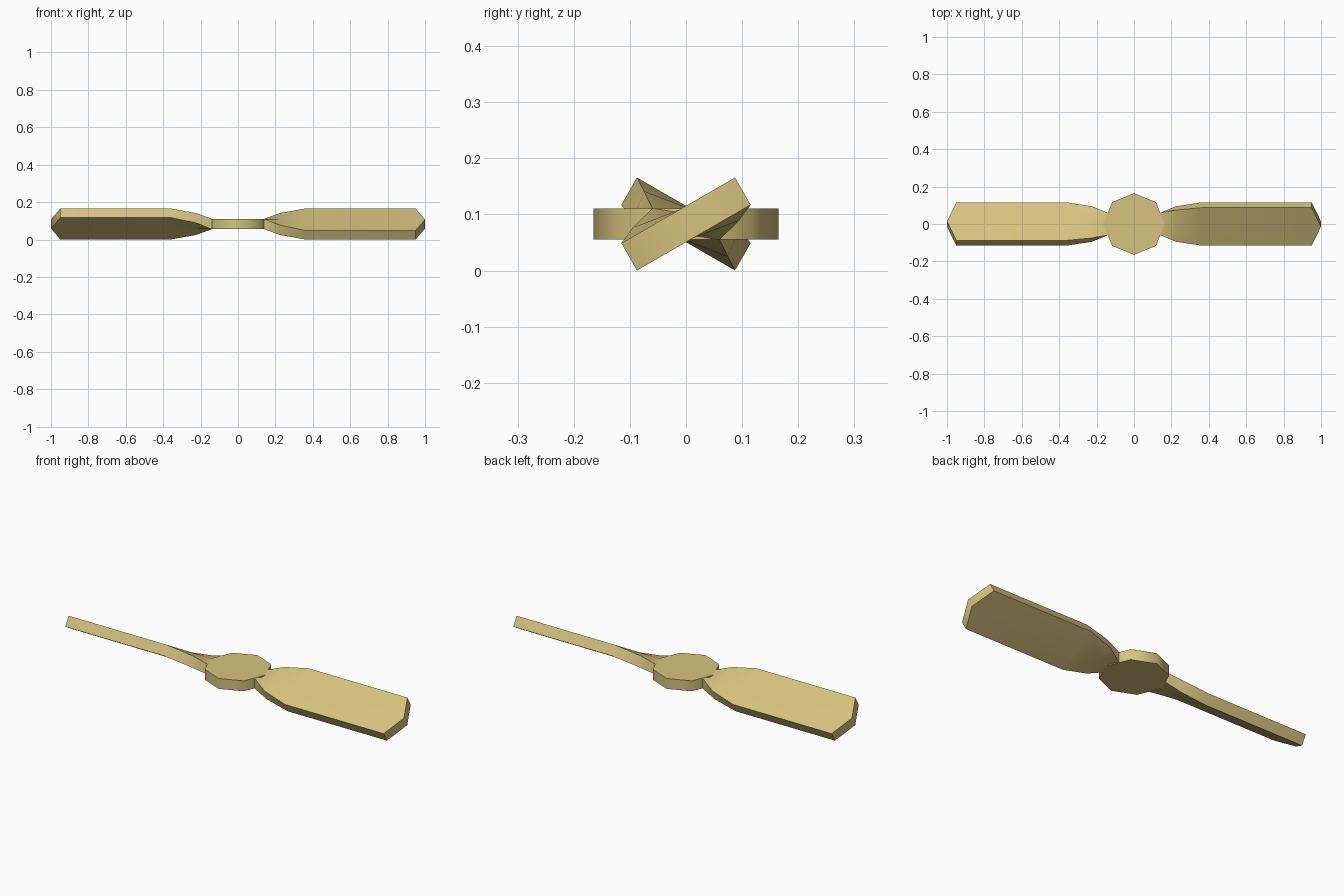
import bpy, bmesh, math

if "Cube" in bpy.data.objects:
    bpy.data.objects.remove(bpy.data.objects["Cube"])

ZC = 0.083      # mid height of hub and blades
HALF_T = 0.028  # half thickness

wood = bpy.data.materials.new("light_wood")
wood.diffuse_color = (0.68, 0.54, 0.21, 1)
wood.use_nodes = True
wood.node_tree.nodes["Principled BSDF"].inputs["Base Color"].default_value = wood.diffuse_color


def finish(bm, name):
    bmesh.ops.recalc_face_normals(bm, faces=bm.faces[:])
    me = bpy.data.meshes.new(name)
    bm.to_mesh(me)
    bm.free()
    me.materials.append(wood)
    ob = bpy.data.objects.new(name, me)
    bpy.context.collection.objects.link(ob)
    bpy.ops.object.select_all(action='DESELECT')
    ob.select_set(True)
    bpy.context.view_layer.objects.active = ob
    bpy.ops.object.shade_smooth_by_angle(angle=math.radians(50))
    return ob


# Eight-sided hub disc
bm = bmesh.new()
bmesh.ops.create_cone(bm, cap_ends=True, segments=8, radius1=0.165,
                      radius2=0.165, depth=2 * HALF_T)
bmesh.ops.translate(bm, vec=(0, 0, ZC), verts=bm.verts[:])
finish(bm, "hub")

# Blade stations: x, half width, pitch in degrees, half thickness
STATIONS = [(0.115, 0.055, 0, 0.027), (0.141, 0.06, 0, HALF_T),
            (0.225, 0.091, 21, HALF_T), (0.36, 0.117, 30, HALF_T),
            (0.95, 0.117, 30, HALF_T)]


def point(x, u, v, pitch, side):
    """Point of a section pitched about the blade axis; side -1 is a half turn."""
    a = math.radians(pitch)
    y = u * math.cos(a) - v * math.sin(a)
    z = u * math.sin(a) + v * math.cos(a)
    return (side * x, side * y, ZC + z)


def blade(name, side):
    bm = bmesh.new()
    rings = []
    for x, w, pitch, t in STATIONS:
        # the middle points let the last section run out to a pointed tip
        outline = [(-w, -t), (0, -t), (w, -t), (w, t), (0, t), (-w, t)]
        rings.append([bm.verts.new(point(x, u, v, pitch, side)) for u, v in outline])
    for a, b in zip(rings, rings[1:]):
        for i in range(6):
            j = (i + 1) % 6
            bm.faces.new((a[i], a[j], b[j], b[i]))
    bm.faces.new(rings[0])
    # pointed tip
    lo = bm.verts.new(point(1.0, 0, -HALF_T, 30, side))
    hi = bm.verts.new(point(1.0, 0, HALF_T, 30, side))
    r = rings[-1]
    bm.faces.new((r[0], r[1], lo))
    bm.faces.new((r[1], r[2], lo))
    bm.faces.new((r[2], r[3], hi, lo))
    bm.faces.new((r[3], r[4], hi))
    bm.faces.new((r[4], r[5], hi))
    bm.faces.new((r[5], r[0], lo, hi))
    finish(bm, name)


blade("right_blade", 1)
blade("left_blade", -1)
